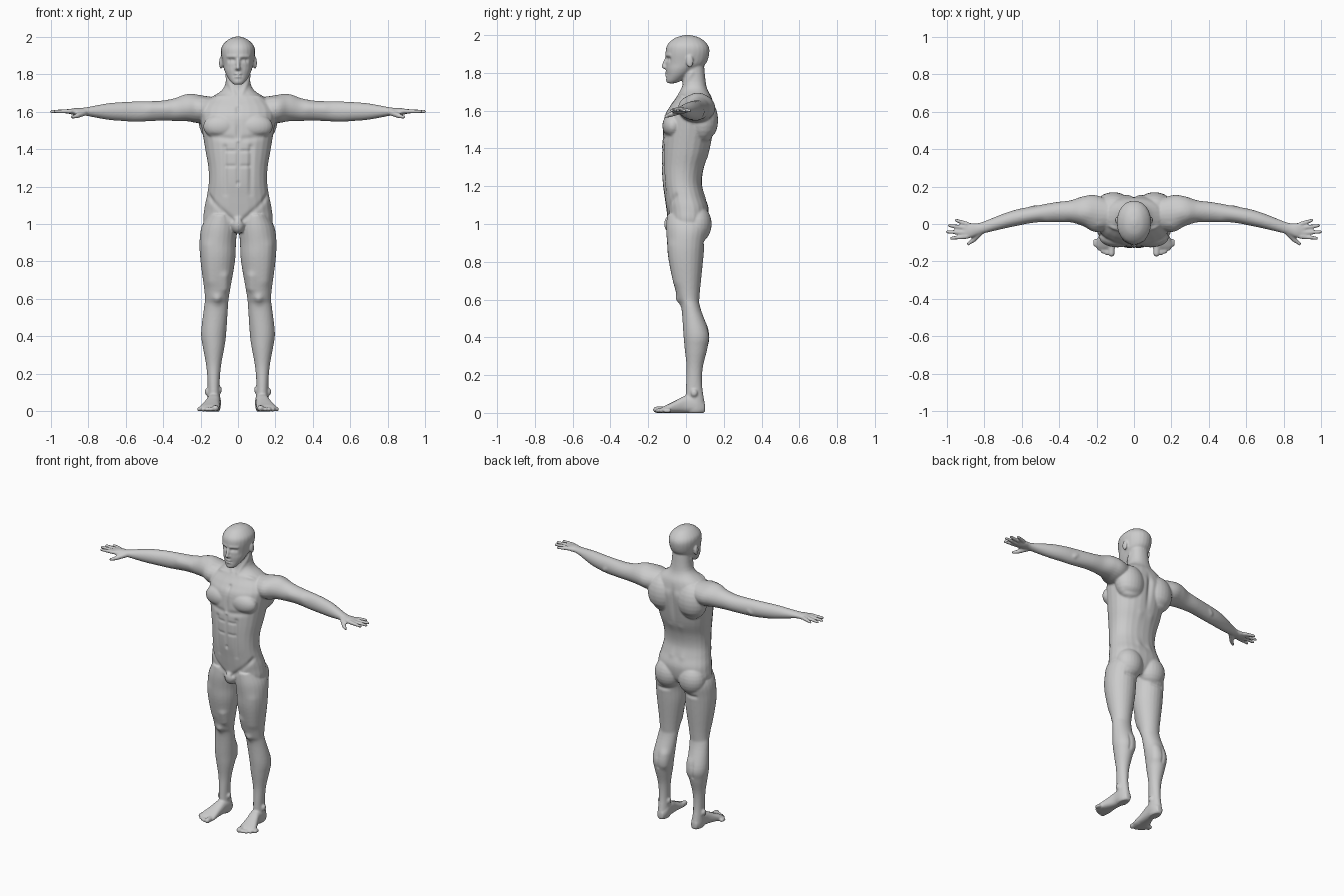
import bpy, bmesh, math
from mathutils import Vector

cube = bpy.data.objects.get("Cube")
if cube:
    bpy.data.objects.remove(cube, do_unlink=True)

bm = bmesh.new()
SIDES, STEPS = 24, 5
CIRCLE = [(math.cos(math.tau * i / SIDES), math.sin(math.tau * i / SIDES)) for i in range(SIDES)]


def skin_rings(rings):
    """Closed tube through rings of points."""
    rings = [[bm.verts.new(point) for point in ring] for ring in rings]
    for lower, upper in zip(rings, rings[1:]):
        for i in range(SIDES):
            j = (i + 1) % SIDES
            bm.faces.new((lower[i], lower[j], upper[j], upper[i]))
    bm.faces.new(rings[0][::-1])
    bm.faces.new(rings[-1])


def spline(rows):
    """Smoothly interpolate the rows of a section table."""
    result = []
    last = len(rows) - 1
    for i in range(last):
        before, start, end, after = (rows[max(0, min(last, i + k))] for k in (-1, 0, 1, 2))
        for step in range(STEPS):
            t = step / STEPS
            result.append([b + t / 2 * (c - a + t * (2*a - 5*b + 4*c - d + t * (3*(b - c) + d - a)))
                           for a, b, c, d in zip(before, start, end, after)])
    return result + [rows[last]]


def loft(axis, rows, power=2.0):
    """Skin of oval sections: position, two centres, two radii."""
    rings = []
    for pos, centre_a, centre_b, radius_a, radius_b in spline(rows):
        ring = []
        for c, s in CIRCLE:
            a = centre_a + radius_a * math.copysign(abs(c) ** (2 / power), c)
            b = centre_b + radius_b * math.copysign(abs(s) ** (2 / power), s)
            ring.append({"x": (pos, a, b), "y": (a, pos, b), "z": (a, b, pos)}[axis])
        rings.append(ring)
    skin_rings(rings)


def dome(first, count):
    """Height and width of successive rings on a unit ball, from -6 to 6."""
    tilts = [math.pi * .08 * (first + k) for k in range(count)]
    return [(math.sin(tilt), math.cos(tilt)) for tilt in tilts]


def blob(centre, radii):
    x, y, z = centre
    rx, ry, rz = radii
    skin_rings([[(x + rx * w * c, y + ry * w * s, z + rz * h) for c, s in CIRCLE]
                for h, w in dome(-6, 13)])


def rod(start, end, start_radius, end_radius):
    """Tapered rod with round ends."""
    start, end = Vector(start), Vector(end)
    turn = (end - start).to_track_quat("Z", "Y")
    rings = []
    for centre, radius, first in ((start, start_radius, -6), (end, end_radius, 0)):
        rings += [[centre + turn @ Vector((w * c, w * s, h)) * radius for c, s in CIRCLE]
                  for h, w in dome(first, 7)]
    skin_rings(rings)


# Arm and palm
loft("x", [
    (.08, .05, 1.61, .06, .06), (.2, .055, 1.612, .098, .074), (.27, .068, 1.618, .08, .07),
    (.34, .068, 1.61, .058, .06), (.42, .066, 1.604, .05, .053), (.54, .05, 1.6, .044, .054),
    (.62, .035, 1.6, .044, .05), (.7, .014, 1.6, .04, .043), (.82, -.024, 1.6, .031, .021),
    (.87, -.034, 1.6, .04, .019), (.91, -.035, 1.6, .038, .01)])

# Fingers and thumb
for base, tip, reach in ((0, .02, .95), (-.022, -.008, .985), (-.046, -.042, .995), (-.067, -.076, .975)):
    rod((.89, base, 1.602), (reach, tip, 1.6), .0125, .009)
rod((.82, -.045, 1.594), (.86, -.088, 1.577), .017, .013)
rod((.86, -.088, 1.577), (.885, -.106, 1.57), .012, .009)

# Leg
loft("z", [
    (1.05, .09, 0, .07, .1), (.98, .1, .005, .096, .11), (.9, .108, 0, .097, .1),
    (.8, .108, 0, .092, .09), (.62, .112, .012, .065, .06), (.56, .117, .025, .064, .05),
    (.42, .13, .054, .067, .068), (.34, .13, .053, .057, .06), (.24, .13, .046, .039, .043),
    (.14, .13, .043, .032, .043), (.03, .128, .05, .035, .052), (0, .128, .05, .028, .045)])

# Foot, with its underside on the ground
loft("y", [(y, x, height, width, height) for y, x, width, height in (
    (.1, .127, .02, .025), (.06, .127, .036, .045), (0, .13, .036, .046), (-.05, .14, .043, .034),
    (-.09, .148, .052, .024), (-.12, .15, .054, .017), (-.132, .15, .045, .013))], 2.5)

# Toes, the innermost one thickest
for toe in range(5):
    thick = .012 if toe else .017
    x = .12 + .02 * toe + (.006 if toe else 0)
    rod((x, -.09, thick), (x, -.158 + .003 * toe * toe, thick), thick, thick)

# Ankle bones
for x, z in ((.165, .105), (.098, .115)):
    blob((x, .043, z), (.012, .018, .02))

# Buttock, chest muscle, shoulder blade, ear
blob((.088, .058, 1), (.092, .078, .1))
blob((.088, -.07, 1.52), (.098, .055, .068))
blob((.11, .09, 1.55), (.1, .08, .12))
blob((.092, .02, 1.86), (.009, .019, .033))

# Mirror everything built so far to the other side
twin = bmesh.ops.duplicate(bm, geom=bm.verts[:] + bm.edges[:] + bm.faces[:])["geom"]
bmesh.ops.scale(bm, vec=(-1, 1, 1), verts=[g for g in twin if isinstance(g, bmesh.types.BMVert)])

# Torso and neck
loft("z", [(z, 0, y, width, depth) for z, y, width, depth in (
    (.955, .01, .1, .07), (1, .01, .18, .1), (1.08, .008, .18, .112), (1.15, -.008, .166, .106),
    (1.22, -.02, .156, .104), (1.3, -.017, .158, .112), (1.4, 0, .175, .128), (1.56, .02, .2, .136),
    (1.62, .03, .195, .118), (1.67, .042, .15, .094), (1.73, .044, .074, .064),
    (1.85, .035, .06, .06))], 2.25)

# Head
loft("z", [(z, 0, y, width, depth) for z, y, width, depth in (
    (1.745, -.078, .024, .022), (1.76, -.064, .04, .04), (1.79, -.043, .06, .06),
    (1.82, -.024, .073, .082), (1.85, 0, .081, .106), (1.91, .008, .091, .116),
    (1.95, .008, .085, .106), (1.985, .008, .051, .066), (2, .008, .012, .015))], 2.1)

# Nose, lips, chin, groin
rod((0, -.106, 1.875), (0, -.119, 1.834), .008, .011)
blob((0, -.108, 1.829), (.018, .014, .009))
for z in (1.8, 1.786):
    blob((0, -.099, z), (.022, .013, .007))
blob((0, -.085, 1.762), (.025, .022, .017))
blob((0, -.07, 1), (.04, .046, .052))

bmesh.ops.recalc_face_normals(bm, faces=bm.faces[:])
mesh = bpy.data.meshes.new("body")
bm.to_mesh(mesh)
bm.free()
body = bpy.data.objects.new("body", mesh)
bpy.context.collection.objects.link(body)

# Fuse the parts into one skin
fuse = body.modifiers.new("fuse", "REMESH")
fuse.mode, fuse.voxel_size = "VOXEL", .006
relax = body.modifiers.new("relax", "SMOOTH")
relax.factor, relax.iterations = .5, 4
skin = bpy.data.meshes.new_from_object(body.evaluated_get(bpy.context.evaluated_depsgraph_get()))
body.modifiers.clear()
body.data = skin

strokes = []


def stroke(start, end, radius, height):
    """Raise or press the skin along a line, on both sides of the body."""
    limit = 2.5 * radius
    low, high = min(start[2], end[2]) - limit, max(start[2], end[2]) + limit
    strokes.append((low, high, Vector(start), Vector(end) - Vector(start), radius, height))


# Face: eye socket, eye, mouth, brow
stroke((.026, -.105, 1.874), (.044, -.09, 1.873), .012, -.01)
stroke((.033, -.09, 1.87), (.037, -.09, 1.87), .008, .005)
stroke((0, -.115, 1.793), (.022, -.1, 1.792), .004, -.005)
stroke((.014, -.108, 1.893), (.055, -.085, 1.893), .009, .004)
# Collarbone and neck cord
stroke((.025, -.03, 1.67), (.19, -.01, 1.68), .012, .006)
stroke((.02, -.03, 1.69), (.065, .03, 1.8), .012, .005)
# Breastbone, chest edge, belly lines, navel, groin line
stroke((0, -.13, 1.46), (0, -.09, 1.62), .012, -.008)
stroke((.03, -.13, 1.455), (.14, -.11, 1.465), .016, -.006)
stroke((0, -.13, 1.22), (0, -.13, 1.43), .01, -.006)
stroke((.07, -.12, 1.16), (.07, -.12, 1.41), .014, -.006)
for z in (1.31, 1.39):
    stroke((.02, -.13, z), (.06, -.12, z), .009, -.004)
stroke((0, -.13, 1.21), (0, -.13, 1.22), .008, -.01)
stroke((.03, -.1, 1.02), (.16, -.06, 1.15), .014, -.008)
# Spine, back muscle, fold under the buttock
stroke((0, .13, 1.15), (0, .17, 1.64), .018, -.017)
stroke((.04, .11, 1.15), (.04, .13, 1.35), .022, .006)
stroke((.08, .16, 1.46), (.17, .13, 1.46), .018, -.005)
stroke((.05, .1, .9), (.14, .1, .9), .012, -.007)
# Shoulder, upper arm, elbow
stroke((.25, .06, 1.68), (.28, .05, 1.68), .04, .006)
stroke((.38, .02, 1.62), (.46, .02, 1.62), .03, .006)
stroke((.54, .1, 1.59), (.55, .09, 1.58), .014, .005)
# Thigh, kneecap, calf
stroke((.16, -.07, .88), (.15, -.06, .7), .035, .006)
stroke((.07, -.06, .72), (.07, -.04, .66), .025, .009)
stroke((.11, -.05, .6), (.11, -.05, .58), .022, .012)
stroke((.09, .1, .45), (.09, .1, .38), .03, .008)
stroke((.13, .12, .48), (.13, .12, .36), .01, -.005)

normals = [vert.normal.copy() for vert in skin.vertices]
for vert, normal in zip(skin.vertices, normals):
    x, y, z = vert.co
    point = Vector((abs(x), y, z))
    lift = 0
    for low, high, start, line, radius, height in strokes:
        if low < z < high:
            offset = point - start
            t = max(0, min(1, offset.dot(line) / line.length_squared))
            lift += height * math.exp(-((offset - line * t).length / radius) ** 2)
    if lift:
        vert.co = Vector((x, y, z)) + normal * lift
skin.polygons.foreach_set("use_smooth", [True] * len(skin.polygons))
skin.update()

# Single grey clay colour
clay = bpy.data.materials.new("grey_clay")
clay.use_nodes = True
colour = (.6, .6, .6, 1)
clay.diffuse_color = colour
clay.node_tree.nodes["Principled BSDF"].inputs["Base Color"].default_value = colour
skin.materials.clear()
skin.materials.append(clay)
